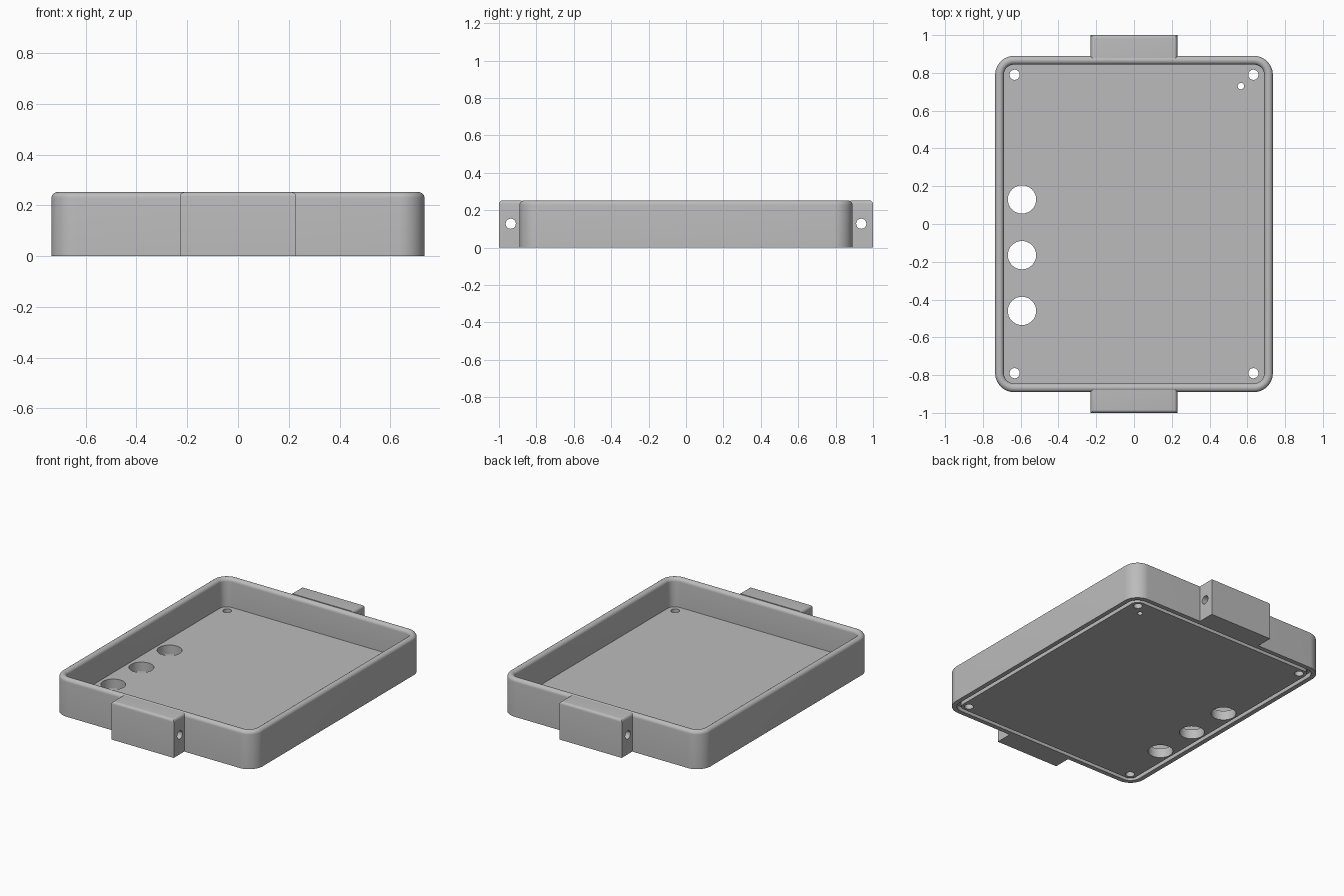
import bpy, bmesh, math
from mathutils import Matrix

if "Cube" in bpy.data.objects:
    bpy.data.objects.remove(bpy.data.objects["Cube"])

H = 0.252            # overall height
HX, HY = 0.735, 0.89  # half size of the tray
WALL = 0.046
FLOOR = 0.062

grey = bpy.data.materials.new("plain grey")
grey.diffuse_color = (0.5, 0.5, 0.5, 1)
grey.use_nodes = True
grey.node_tree.nodes["Principled BSDF"].inputs["Base Color"].default_value = grey.diffuse_color


def make_object(name, bm):
    bmesh.ops.recalc_face_normals(bm, faces=bm.faces)
    mesh = bpy.data.meshes.new(name)
    bm.to_mesh(mesh)
    bm.free()
    mesh.materials.append(grey)
    ob = bpy.data.objects.new(name, mesh)
    bpy.context.collection.objects.link(ob)
    return ob


def rounded_ring(bm, inset, z, segs=12):
    r = max(0.1 - inset, 0.03)
    cx, cy = HX - inset - r, HY - inset - r
    ring = []
    for q, (sx, sy) in enumerate([(1, 1), (-1, 1), (-1, -1), (1, -1)]):
        for i in range(segs + 1):
            a = (q + i / segs) * math.pi / 2
            ring.append(bm.verts.new((sx * cx + r * math.cos(a),
                                      sy * cy + r * math.sin(a), z)))
    return ring


def cut(ob, holes):
    """Drill round holes: (location, radius, axis)."""
    bm = bmesh.new()
    for loc, r, axis in holes:
        rot = Matrix.Rotation(math.pi / 2, 4, 'Y') if axis == 'X' else Matrix()
        bmesh.ops.create_cone(bm, cap_ends=True, segments=32, radius1=r, radius2=r,
                              depth=0.7, matrix=Matrix.Translation(loc) @ rot)
    cutter = make_object("hole_cutter", bm)
    cutter.hide_render = True
    mod = ob.modifiers.new("holes", 'BOOLEAN')
    mod.operation, mod.solver, mod.object = 'DIFFERENCE', 'EXACT', cutter
    dg = bpy.context.evaluated_depsgraph_get()
    mesh = bpy.data.meshes.new_from_object(ob.evaluated_get(dg))
    ob.modifiers.clear()
    ob.data = mesh
    bpy.data.objects.remove(cutter)


def smooth(ob):
    bpy.ops.object.select_all(action='DESELECT')
    ob.select_set(True)
    bpy.context.view_layer.objects.active = ob
    bpy.ops.object.shade_smooth_by_angle(angle=math.radians(30))


# Tray: wall section swept around a rounded rectangle, with a groove underneath
R = WALL / 2
rim = [(R + R * math.cos(a), H - R + R * math.sin(a))
       for a in (math.pi * i / 12 for i in range(13))]
section = ([(WALL, FLOOR)] + rim +
           [(0, 0), (0.03, 0), (0.03, 0.03), (0.056, 0.03), (0.056, 0)])
bm = bmesh.new()
rings = [rounded_ring(bm, inset, z) for inset, z in section]
for a, b in zip(rings, rings[1:]):
    for i in range(len(a)):
        j = (i + 1) % len(a)
        bm.faces.new((a[i], a[j], b[j], b[i]))
bm.faces.new(rings[0])
bm.faces.new(rings[-1])
tray = make_object("tray", bm)

# Floor holes: corner screws, three large openings, one small opening
holes = [((sx * 0.632, sy * 0.79, 0), 0.027, 'Z') for sx in (-1, 1) for sy in (-1, 1)]
holes += [((-0.593, y, 0), 0.075, 'Z') for y in (0.13, -0.165, -0.46)]
holes.append(((0.566, 0.73, 0), 0.017, 'Z'))
cut(tray, holes)
smooth(tray)

# End lugs with a cross hole
for name, s in (("front_lug", -1), ("back_lug", 1)):
    bm = bmesh.new()
    bmesh.ops.create_cube(bm, size=1, matrix=Matrix.Translation((0, s * 0.94, H / 2))
                          @ Matrix.Diagonal((0.458, 0.12, H, 1)))
    top = [e for e in bm.edges if all(v.co.z > H - 0.01 for v in e.verts)
           and any(abs(v.co.y) > 0.95 for v in e.verts)]
    bmesh.ops.bevel(bm, geom=top, offset=0.018, segments=5, profile=0.5, affect='EDGES')
    lug = make_object(name, bm)
    cut(lug, [((0, s * 0.937, 0.128), 0.027, 'X')])
    smooth(lug)
